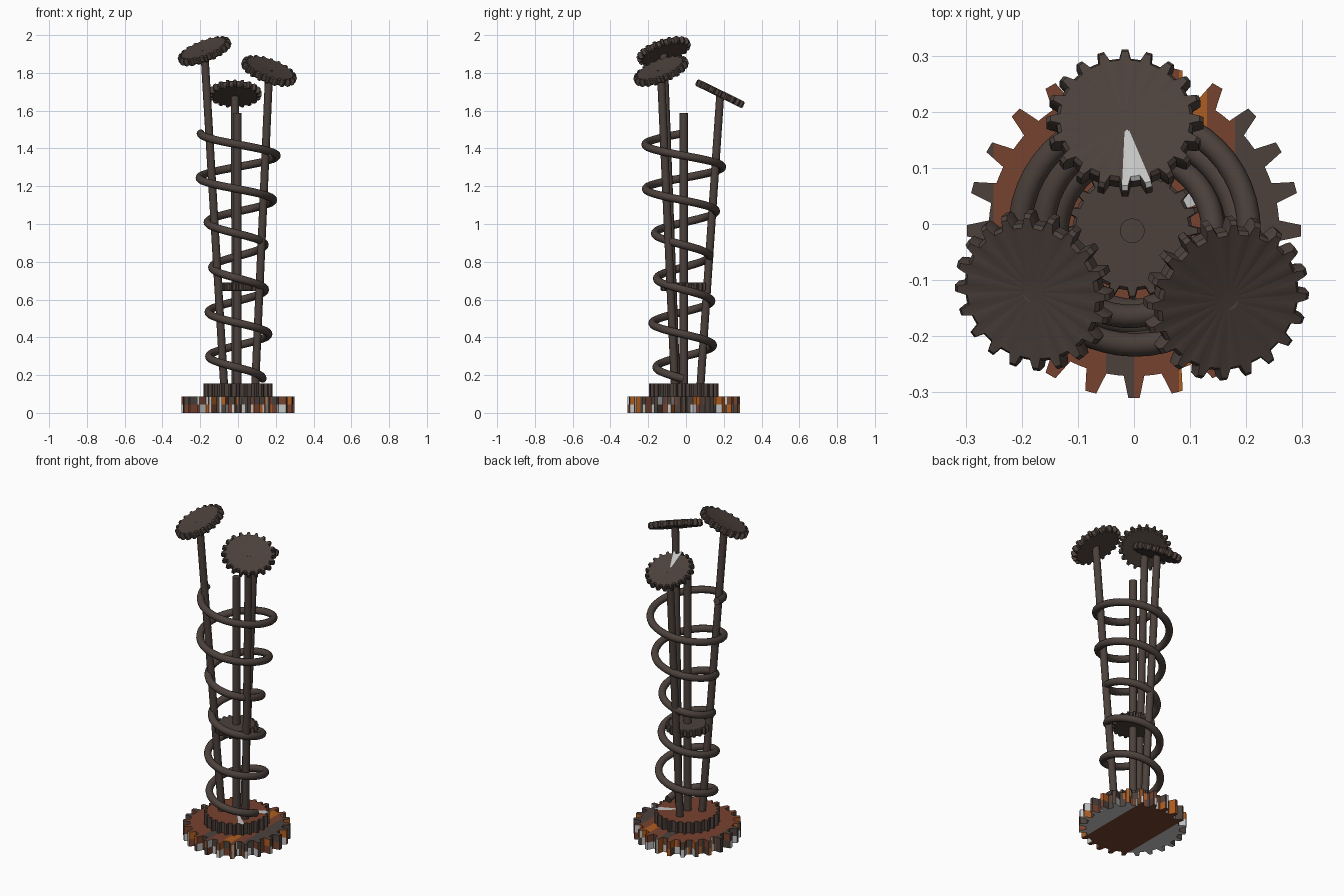
import bpy, bmesh, math, random
from mathutils import Vector, Matrix

if "Cube" in bpy.data.objects:
    bpy.data.objects.remove(bpy.data.objects["Cube"])

random.seed(4)


def material(name, rgb):
    m = bpy.data.materials.new(name)
    m.diffuse_color = (*rgb, 1)
    m.use_nodes = True
    m.node_tree.nodes["Principled BSDF"].inputs["Base Color"].default_value = m.diffuse_color
    return m


DARK, RUST, ORANGE, GREY = range(4)
MATS = [material("dark iron", (0.072, 0.053, 0.045)),
        material("rust brown", (0.18, 0.054, 0.029)),
        material("rust orange", (0.42, 0.11, 0.015)),
        material("bare steel", (0.55, 0.56, 0.55))]


def finish(bm, name, rule=None, angle=40):
    bmesh.ops.recalc_face_normals(bm, faces=bm.faces)
    bm.normal_update()
    if rule:
        for f in bm.faces:
            f.material_index = rule(f.calc_center_median(), f.normal)
    me = bpy.data.meshes.new(name)
    bm.to_mesh(me)
    bm.free()
    for m in MATS:
        me.materials.append(m)
    ob = bpy.data.objects.new(name, me)
    bpy.context.collection.objects.link(ob)
    bpy.ops.object.select_all(action='DESELECT')
    ob.select_set(True)
    bpy.context.view_layer.objects.active = ob
    bpy.ops.object.shade_smooth_by_angle(angle=math.radians(angle))
    return ob


def gear(name, centre, normal, radius, root, teeth, thick, bevel=0.0, dish=0.0,
         cuts=(), rule=None, angle=40):
    """Toothed disc made of stacked rings; optional rim bevel and dished top."""
    outline = []
    for i in range(teeth):
        for frac, r in ((-0.47, root), (-0.27, root), (-0.13, 1), (0.13, 1), (0.27, root)):
            a = (i + frac) * 2 * math.pi / teeth
            outline.append((math.cos(a) * radius * r, math.sin(a) * radius * r))
    h = thick / 2
    hub = 0.022 / radius
    s = 1 - bevel / radius
    levels = [(hub, h - dish), (s, h)]
    if bevel:
        levels += [(1, h - bevel), (1, -h + bevel)]
    else:
        levels += [(1, 0)]
    levels += [(s, -h), (hub, -h)]
    bm = bmesh.new()
    rings = [[bm.verts.new((x * k, y * k, z)) for x, y in outline] for k, z in levels]
    n = len(outline)
    for r0, r1 in zip(rings, rings[1:]):
        for i in range(n):
            j = (i + 1) % n
            bm.faces.new((r0[i], r0[j], r1[j], r1[i]))
    bm.faces.new(rings[0])
    bm.faces.new(rings[-1][::-1])
    rot = Vector((0, 0, 1)).rotation_difference(Vector(normal)).to_matrix().to_4x4()
    bmesh.ops.transform(bm, matrix=Matrix.Translation(centre) @ rot, verts=bm.verts)
    for x in cuts:
        bmesh.ops.bisect_plane(bm, geom=bm.verts[:] + bm.edges[:] + bm.faces[:],
                               plane_co=(x, 0, 0), plane_no=(1, 0, 0))
    return finish(bm, name, rule, angle)


def rod(name, a, b, radius=0.021):
    a, b = Vector(a), Vector(b)
    d = b - a
    bm = bmesh.new()
    bmesh.ops.create_cone(bm, cap_ends=True, segments=20, radius1=radius,
                          radius2=radius, depth=d.length)
    rot = Vector((0, 0, 1)).rotation_difference(d).to_matrix().to_4x4()
    bmesh.ops.transform(bm, matrix=Matrix.Translation((a + b) / 2) @ rot, verts=bm.verts)
    return finish(bm, name)


# base gear: rust patches in stripes across x, mottled rim
def base_rule(c, n):
    if n.z < -0.5:
        return RUST if abs(c.x) < 0.15 else GREY
    if n.z > 0.5:
        if c.x < -0.25 or c.x > 0.18 or -0.05 < c.x < 0:
            return DARK
        return ORANGE if 0.08 < c.x < 0.13 else RUST
    weights = (5, 3, 2, 0.7) if c.z > 0.045 else (3, 3, 2, 3)
    return random.choices(range(4), weights)[0]


# upper base gear: rusty top with bare wedges, dark rim
def step_rule(c, n):
    if n.z > 0.5:
        a = math.degrees(math.atan2(c.y + 0.012, c.x))
        return GREY if 22 < a < 38 or -53 < a < -42 else RUST
    return DARK


CY = -0.012
gear("base_gear", (0, CY, 0.044), (0, 0, 1), 0.298, 0.87, 24, 0.088,
     cuts=(-0.25, -0.15, -0.05, 0, 0.08, 0.13, 0.15, 0.18), rule=base_rule, angle=30)
gear("upper_base_gear", (0, CY, 0.120), (0, 0, 1), 0.183, 0.9, 24, 0.07,
     rule=step_rule, angle=30)
gear("middle_gear", (-0.003, CY, 0.667), (0, 0, 1), 0.122, 0.87, 20, 0.044, bevel=0.006)
rod("centre_rod", (-0.003, CY, 0.12), (-0.003, CY, 1.587), 0.022)


# back flower gear has one worn bare wedge
def worn_rule(c, n):
    a = math.degrees(math.atan2(c.y - 0.18, c.x + 0.017))
    return GREY if n.z > 0.5 and -92 < a < -66 and c.y < 0.165 else DARK


# three leaning stems with tilted gear heads
stems = [
    ("left", (-0.072, -0.05, 0.12), (-0.177, -0.118, 1.915), (-0.75, -0.66), 0.147, 27, None),
    ("right", (0.09, -0.058, 0.12), (0.164, -0.132, 1.81), (0.68, -0.73), 0.152, 28, None),
    ("back", (-0.013, 0.075, 0.12), (-0.016, 0.18, 1.69), (0, 1), 0.140, 26, worn_rule),
]
for side, foot, top, lean, radius, tilt, rule in stems:
    t = math.radians(tilt)
    nrm = Vector((lean[0] * math.sin(t), lean[1] * math.sin(t), math.cos(t))).normalized()
    gear(side + "_gear_head", top, nrm, radius, 0.87, 20, 0.038, bevel=0.007,
         dish=0.008, rule=rule)
    rod(side + "_stem", foot, Vector(top) + nrm * 0.004)

# spiral spring around the stems, radius varies with height
WIDTHS = [(0.18, 0.13), (0.28, 0.152), (0.47, 0.165), (0.62, 0.145), (0.78, 0.137),
          (0.90, 0.142), (1.03, 0.165), (1.2, 0.202), (1.33, 0.207), (1.48, 0.198)]


def coil_radius(z):
    for (z0, r0), (z1, r1) in zip(WIDTHS, WIDTHS[1:]):
        if z <= z1:
            return r0 + (r1 - r0) * (z - z0) / (z1 - z0)
    return WIDTHS[-1][1]


turns, steps, tube, sides = 5.5, 264, 0.021, 12
bm = bmesh.new()
rings = []
for i in range(steps + 1):
    u = i / steps
    z = 0.18 + 1.30 * u
    a = -u * turns * 2 * math.pi
    r = coil_radius(z)
    out = Vector((math.cos(a), math.sin(a), 0))
    tangent = Vector((math.sin(a) * r, -math.cos(a) * r, 1.30 / (turns * 2 * math.pi))).normalized()
    up = out.cross(tangent)
    p = out * r + Vector((0, CY - 0.002, z))
    rings.append([bm.verts.new(p + tube * (out * math.cos(k * 2 * math.pi / sides)
                                           + up * math.sin(k * 2 * math.pi / sides)))
                  for k in range(sides)])
for r0, r1 in zip(rings, rings[1:]):
    for k in range(sides):
        j = (k + 1) % sides
        bm.faces.new((r0[k], r0[j], r1[j], r1[k]))
bm.faces.new(rings[0])
bm.faces.new(rings[-1])
finish(bm, "spiral_spring")
